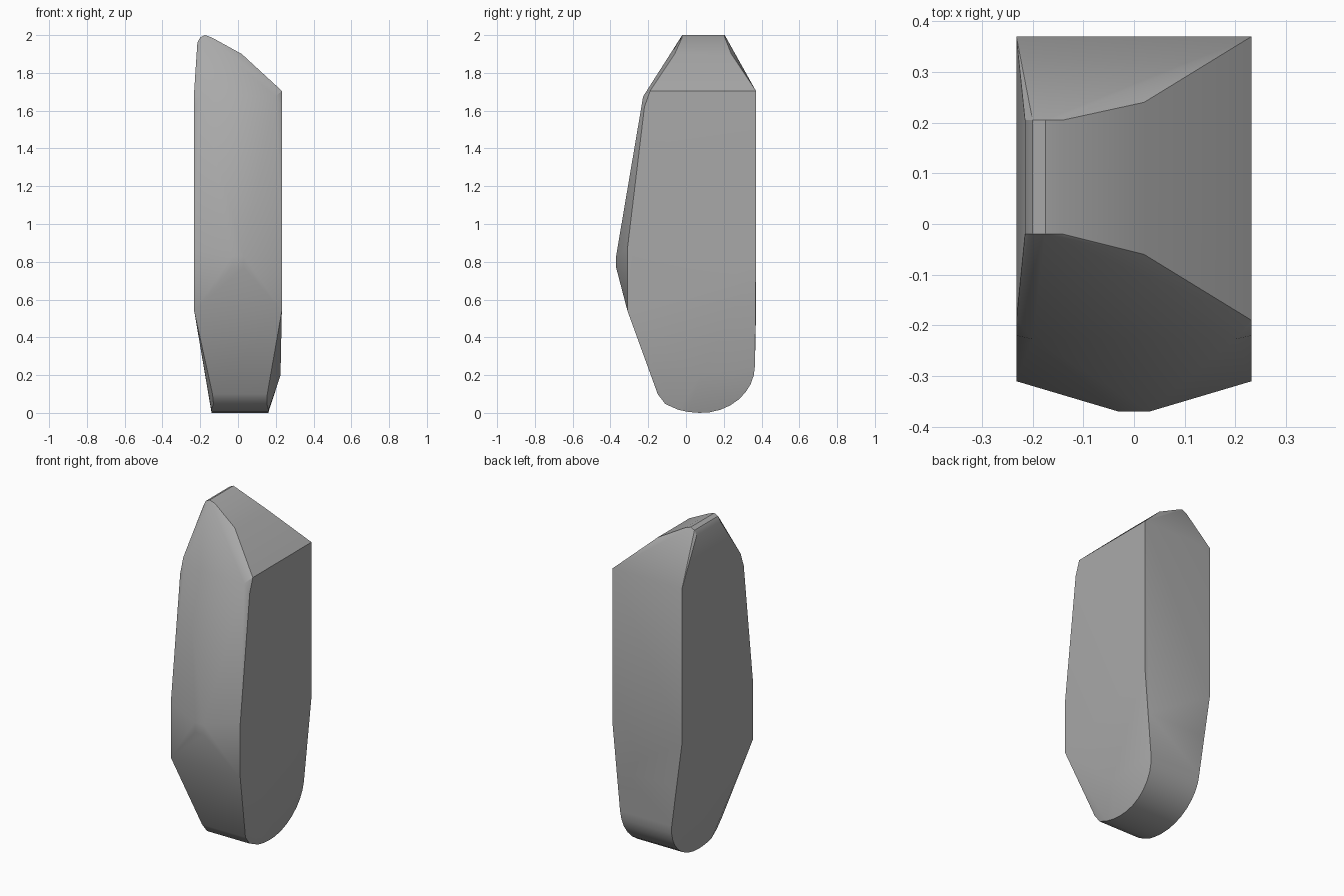
import bpy
import bmesh
import math

default_cube = bpy.data.objects.get("Cube")
if default_cube:
    bpy.data.objects.remove(default_cube, do_unlink=True)


def make_material(name, colour):
    material = bpy.data.materials.new(name)
    material.use_nodes = True
    material.diffuse_color = colour
    shader = next(n for n in material.node_tree.nodes if n.type == "BSDF_PRINCIPLED")
    shader.inputs["Base Color"].default_value = colour
    return material


HALF = 0.232
BACK = 0.37
corners = []


def across(left, right, y, z):
    """Add a pair of corners that span the width."""
    corners.extend([(left, y, z), (right, y, z)])


def mirrored(x, y, z):
    across(-x, x, y, z)


# Front point and the edges of the side walls
for z in (0.77, 0.83):
    mirrored(0.03, -BACK, z)
for z in (0.54, 0.87):
    mirrored(HALF, -0.31, z)
for y, z in ((-0.22, 1.62), (-0.19, 1.705), (BACK, 1.705), (BACK, 0.77)):
    mirrored(HALF, y, z)
mirrored(0.2, -0.227, 1.675)

# Rounded top ridge, off to one side
for y in (-0.02, 0.205):
    for x, z in ((-0.215, 1.96), (-0.2, 1.988), (-0.175, 2.0), (-0.14, 1.988)):
        corners.append((x, y, z))
for y in (-0.06, 0.24):
    corners.append((0.02, y, 1.9))

# Side wall tip above the tapered foot
corners.append((0.225, 0.08, 0.2))
corners.append((0.229, -0.2, 0.48))
across(-0.18, 0.2, BACK, 0.5)

# Narrow foot: chamfered front, then a round sweep up to the back
across(-0.135, 0.155, -0.15, 0.1)
across(-0.13, 0.153, -0.11, 0.047)
STEPS = 10
for i in range(STEPS + 1):
    angle = math.radians(-115 + 115 * i / STEPS)
    y = 0.08 + 0.285 * math.cos(angle)
    z = 0.25 + 0.25 * math.sin(angle)
    if angle < -math.pi / 2:
        z *= 0.7
    rise = z / 0.25
    across(-0.14 - 0.02 * rise, 0.16 + 0.025 * rise, y, z)

# Wrap the corners into one solid stone
bm = bmesh.new()
for corner in corners:
    bm.verts.new(corner)
hull = bmesh.ops.convex_hull(bm, input=bm.verts)
inside = [v for v in bm.verts if not v.link_faces]
bmesh.ops.delete(bm, geom=inside, context="VERTS")
bmesh.ops.dissolve_limit(bm, angle_limit=math.radians(1),
                         verts=bm.verts, edges=bm.edges)
bmesh.ops.recalc_face_normals(bm, faces=bm.faces)

mesh = bpy.data.meshes.new("stone")
bm.to_mesh(mesh)
bm.free()
mesh.materials.append(make_material("stone grey", (0.4, 0.4, 0.4, 1.0)))
stone = bpy.data.objects.new("stone", mesh)
bpy.context.collection.objects.link(stone)

# Soft facets with crisp outer edges
bpy.context.view_layer.objects.active = stone
stone.select_set(True)
bpy.ops.object.shade_smooth_by_angle(angle=math.radians(30))
